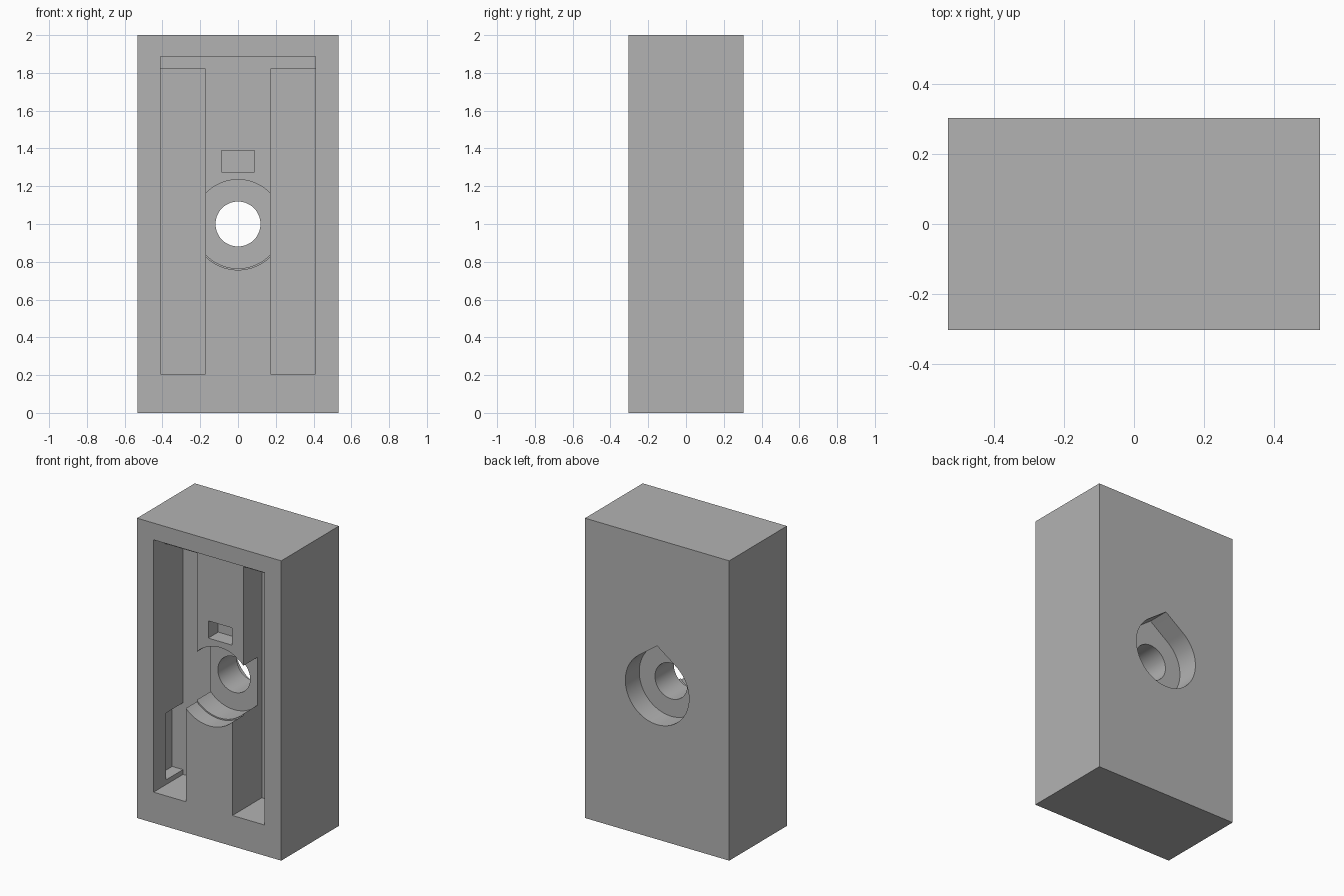
import bpy
import bmesh
import math

old = bpy.data.objects.get("Cube")
if old:
    bpy.data.objects.remove(old)

HALF_W, HALF_D, HEIGHT = 0.532, 0.304, 2.0
FRONT, BACK = -HALF_D, HALF_D
MID = HEIGHT / 2          # height of the bore
OVER = 0.1                # how far cutters stick out of the block

grey = bpy.data.materials.new("plain_grey")
grey.use_nodes = True
grey.diffuse_color = (0.45, 0.45, 0.45, 1)
grey.node_tree.nodes["Principled BSDF"].inputs["Base Color"].default_value = grey.diffuse_color


def prism(name, outline, y0, y1):
    """Extrude an (x, z) outline from y0 to y1."""
    bm = bmesh.new()
    face = bm.faces.new([bm.verts.new((x, y0, z)) for x, z in outline])
    new = bmesh.ops.extrude_face_region(bm, geom=[face])["geom"]
    moved = [g for g in new if isinstance(g, bmesh.types.BMVert)]
    bmesh.ops.translate(bm, verts=moved, vec=(0, y1 - y0, 0))
    bmesh.ops.recalc_face_normals(bm, faces=bm.faces)
    mesh = bpy.data.meshes.new(name)
    bm.to_mesh(mesh)
    bm.free()
    mesh.materials.append(grey)
    obj = bpy.data.objects.new(name, mesh)
    bpy.context.collection.objects.link(obj)
    return obj


def rect(x0, x1, z0, z1):
    return [(x0, z0), (x1, z0), (x1, z1), (x0, z1)]


def arc(radius, start=0.0, sweep=math.tau, steps=96, closed=True):
    count = steps if closed else steps + 1
    angles = [start + sweep * i / steps for i in range(count)]
    return [(radius * math.cos(a), MID + radius * math.sin(a)) for a in angles]


def teardrop(radius, tip):
    """Circle with two tangent lines meeting at a tip above it."""
    lean = math.acos(radius / tip)
    start = math.pi / 2 + lean
    return [(0, MID + tip)] + arc(radius, start, math.tau - 2 * lean, 80, False)


# Solid block
block = prism("housing_block", rect(-HALF_W, HALF_W, 0, HEIGHT), FRONT, BACK)

# Front cutters: shallow upper recess, round seat, small square pocket
shelf = FRONT + 0.115
slot_floor = FRONT + 0.31
cutters = [
    prism("upper_recess", rect(-0.41, 0.41, MID, 1.888), FRONT - OVER, shelf),
    prism("round_seat_rim", arc(0.243), FRONT - OVER, shelf),
    prism("round_seat", arc(0.235), FRONT - OVER, FRONT + 0.262),
    prism("small_pocket", rect(-0.087, 0.087, 1.275, 1.39), FRONT - OVER, shelf + 0.105),
]

# Long slots with an undercut in each outer wall
for side in (-1, 1):
    slot = sorted((side * 0.172, side * 0.41))
    undercut = sorted((side * 0.3, side * 0.49))
    cutters.append(prism("long_slot", rect(*slot, 0.205, 1.82), FRONT - OVER, slot_floor))
    cutters.append(prism("slot_undercut", rect(*undercut, 0.237, 0.683), FRONT + 0.131, slot_floor))

# Bore and the pointed round pocket on the back
cutters.append(prism("bore", arc(0.119), FRONT - OVER, BACK + OVER))
cutters.append(prism("back_pocket", teardrop(0.235, 0.29), BACK - 0.147, BACK + OVER))

# Carve the block
for cutter in cutters:
    cutter.hide_render = True
    mod = block.modifiers.new(cutter.name, 'BOOLEAN')
    mod.operation = 'DIFFERENCE'
    mod.solver = 'EXACT'
    mod.object = cutter

bpy.context.view_layer.update()
carved = bpy.data.meshes.new_from_object(block.evaluated_get(bpy.context.evaluated_depsgraph_get()))
block.modifiers.clear()
block.data = carved
for cutter in cutters:
    bpy.data.objects.remove(cutter)

# Smooth bores, crisp edges
bpy.ops.object.select_all(action='DESELECT')
block.select_set(True)
bpy.context.view_layer.objects.active = block
bpy.ops.object.shade_smooth_by_angle(angle=math.radians(30))
